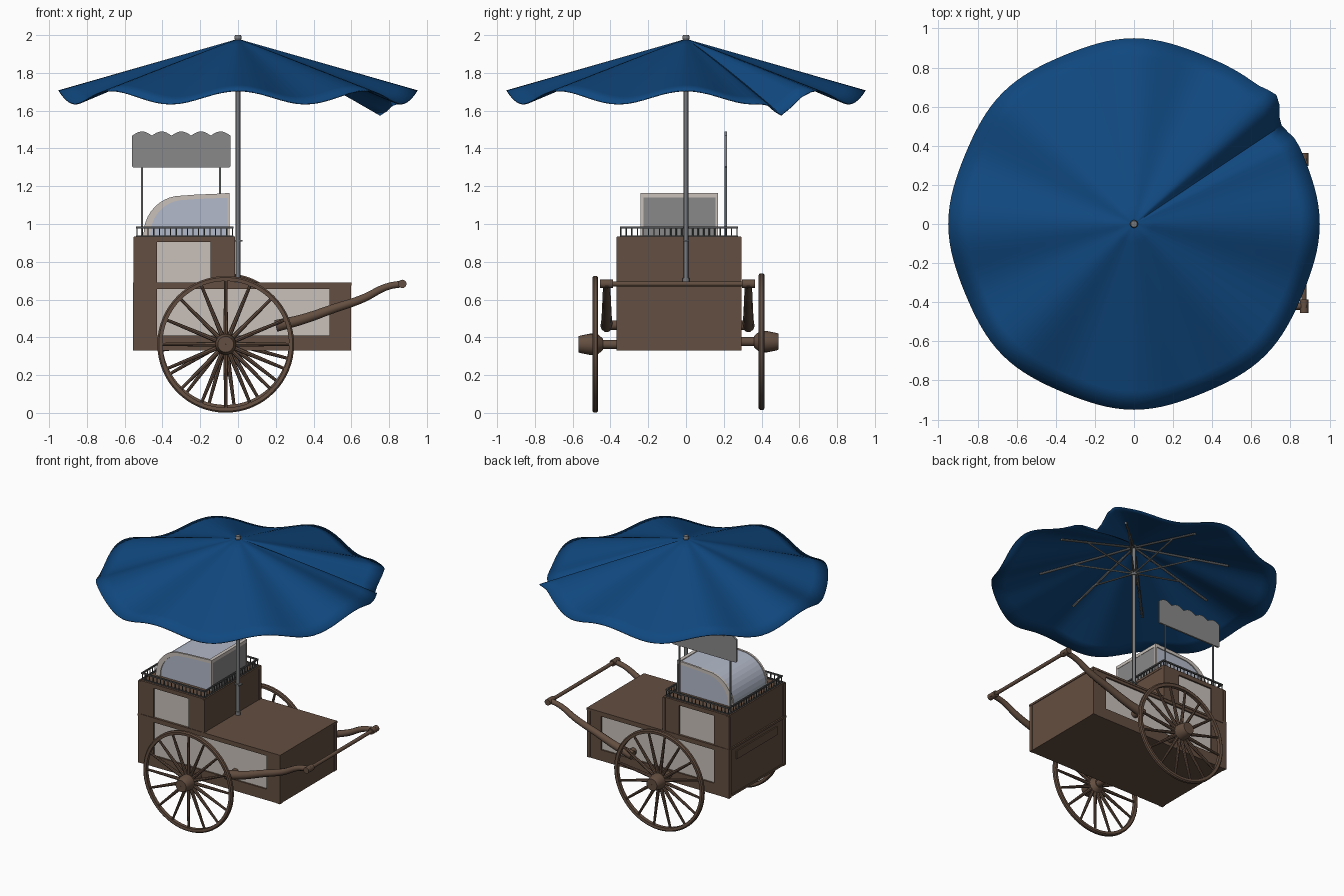
import bpy, bmesh, math
from mathutils import Vector, Matrix

cube = bpy.data.objects.get("Cube")
if cube:
    bpy.data.objects.remove(cube, do_unlink=True)


def material(name, rgb):
    m = bpy.data.materials.new(name)
    m.use_nodes = True
    m.diffuse_color = (*rgb, 1)
    m.node_tree.nodes["Principled BSDF"].inputs["Base Color"].default_value = (*rgb, 1)
    return m


WOOD = material("brown wood", (0.127, 0.077, 0.052))
CREAM = material("cream panel", (0.58, 0.53, 0.49))
BLUE = material("blue cloth", (0.005, 0.065, 0.215))
GLASS = material("pale glass", (0.45, 0.49, 0.59))
GREY = material("grey sheet", (0.25, 0.25, 0.25))
STEEL = material("steel", (0.19, 0.195, 0.2))
IRON = material("dark iron", (0.08, 0.082, 0.085))


class Part:
    """Collects primitives into one mesh object."""

    def __init__(self, name, *mats, smooth=False):
        self.name, self.mats, self.smooth = name, mats, smooth
        self.bm = bmesh.new()

    def box(self, x, y, z):
        size = Vector((x[1] - x[0], y[1] - y[0], z[1] - z[0]))
        mid = Vector((sum(x), sum(y), sum(z))) / 2
        bmesh.ops.create_cube(self.bm, size=1, matrix=Matrix.Translation(mid) @ Matrix.Diagonal((*size, 1)))

    def rod(self, a, b, r0, r1=None, sides=10):
        a, b = Vector(a), Vector(b)
        rot = (b - a).to_track_quat('Z', 'Y').to_matrix().to_4x4()
        bmesh.ops.create_cone(self.bm, cap_ends=True, segments=sides, radius1=r0,
                              radius2=r0 if r1 is None else r1, depth=(b - a).length,
                              matrix=Matrix.Translation((a + b) / 2) @ rot)

    def prism(self, pts, y0, y1):
        f = self.bm.faces.new([self.bm.verts.new((x, y0, z)) for x, z in pts])
        new = bmesh.ops.extrude_face_region(self.bm, geom=[f])["geom"]
        verts = [v for v in new if isinstance(v, bmesh.types.BMVert)]
        bmesh.ops.translate(self.bm, verts=verts, vec=(0, y1 - y0, 0))

    def lathe_y(self, profile, center, sides=48):
        """Revolve a closed (radius, y) profile around the y axis."""
        c = Vector(center)
        rings = []
        for i in range(sides):
            a = math.tau * i / sides
            rings.append([self.bm.verts.new(c + Vector((r * math.cos(a), y, r * math.sin(a)))) for r, y in profile])
        n = len(profile)
        for i in range(sides):
            p, q = rings[i], rings[(i + 1) % sides]
            for j in range(n):
                k = (j + 1) % n
                self.bm.faces.new((p[j], p[k], q[k], q[j]))

    def finish(self):
        bmesh.ops.recalc_face_normals(self.bm, faces=self.bm.faces)
        mesh = bpy.data.meshes.new(self.name)
        self.bm.to_mesh(mesh)
        self.bm.free()
        ob = bpy.data.objects.new(self.name, mesh)
        bpy.context.collection.objects.link(ob)
        for m in self.mats:
            mesh.materials.append(m)
        if self.smooth:
            bpy.ops.object.select_all(action='DESELECT')
            ob.select_set(True)
            bpy.context.view_layer.objects.active = ob
            bpy.ops.object.shade_smooth_by_angle(angle=math.radians(40))
        return ob


# Cart body: inset core, cream side panels, raised frames
Y0, Y1 = -0.365, 0.29
body = Part("cart_body", WOOD)
body.box((-0.54, 0.59), (Y0 + 0.02, Y1 - 0.02), (0.33, 0.685))
body.box((-0.54, -0.025), (Y0 + 0.02, Y1 - 0.02), (0.68, 0.93))
body.box((-0.555, 0.6), (Y0 - 0.004, Y1 + 0.004), (0.675, 0.69))
body.box((-0.55, -0.015), (Y0, Y1), (0.918, 0.935))
body.box((-0.55, 0.595), (Y0, Y1), (0.33, 0.345))
for xs in ((-0.545, -0.53), (-0.03, -0.018)):
    body.box(xs, (Y0, Y1), (0.68, 0.93))
for xs in ((-0.545, -0.53), (0.58, 0.595)):
    body.box(xs, (Y0, Y1), (0.33, 0.68))
panels = Part("side_panels", CREAM)
for out, inn in ((Y0, Y0 + 0.025), (Y1, Y1 - 0.025)):
    ys = tuple(sorted((out, inn)))
    face = out + math.copysign(0.003, out)
    post = tuple(sorted((face, inn)))
    for xs in ((-0.545, -0.43), (0.485, 0.59)):
        body.box(xs, ys, (0.335, 0.68))
    for xs in ((-0.545, -0.43), (-0.145, -0.02)):
        body.box(xs, ys, (0.68, 0.925))
    for xs in ((-0.555, -0.527), (0.572, 0.598)):
        body.box(xs, post, (0.33, 0.69))
    for xs in ((-0.552, -0.53), (-0.035, -0.015)):
        body.box(xs, post, (0.69, 0.93))
    body.box((-0.43, 0.485), ys, (0.335, 0.41))
    body.box((-0.43, 0.485), ys, (0.655, 0.68))
    body.box((-0.43, -0.145), ys, (0.905, 0.925))
    plate = out - math.copysign(0.012, out)
    pys = tuple(sorted((plate, plate - math.copysign(0.009, out))))
    panels.box((-0.43, 0.485), pys, (0.41, 0.655))
    panels.box((-0.43, -0.145), pys, (0.69, 0.905))
body.box((-0.554, -0.54), (-0.27, 0.2), (0.585, 0.645))
body.finish()
panels.finish()

# Wheels with spokes, barrel hubs and axle stubs
for side, yw, zw, tilt in ((-1, -0.48, 0.363, 0), (1, 0.40, 0.377, 0.13)):
    name = "front" if side < 0 else "back"
    c = Vector((-0.065, yw, zw))
    rim = Part(name + "_wheel_rim", WOOD, smooth=True)
    rim.lathe_y([(0.335, -0.013), (0.354, -0.015), (0.362, -0.008), (0.362, 0.008), (0.354, 0.015), (0.335, 0.013)], c, 64)
    rim.finish()
    spokes = Part(name + "_wheel_spokes", WOOD, smooth=True)
    for i in range(16):
        a = math.tau * i / 16 + tilt
        d = Vector((math.cos(a), 0, math.sin(a)))
        spokes.rod(c + d * 0.03, c + d * 0.34, 0.013, 0.008, 8)
    spokes.finish()
    hub = Part(name + "_wheel_hub", WOOD, smooth=True)
    hub.lathe_y([(0.002, side * 0.09), (0.042, side * 0.09), (0.046, side * 0.08), (0.056, side * 0.03),
                 (0.056, side * -0.01), (0.03, side * -0.04), (0.002, side * -0.04)], c, 24)
    hub.rod(c, (c.x, side * 0.25, c.z), 0.024, sides=16)
    hub.finish()

# Push handles: tapered curved shafts, pivots and a cross grip
path = [(0.2, 0.46, 1), (0.34, 0.495, 0.85), (0.5, 0.55, 0.75), (0.66, 0.605, 0.68), (0.79, 0.668, 0.58), (0.885, 0.685, 0.55)]
for name, y, wall in (("front", -0.42, -0.35), ("back", 0.33, 0.27)):
    cu = bpy.data.curves.new(name + "_handle", 'CURVE')
    cu.dimensions = '3D'
    cu.bevel_depth, cu.bevel_resolution, cu.use_fill_caps = 0.033, 3, True
    sp = cu.splines.new('BEZIER')
    sp.bezier_points.add(len(path) - 1)
    for p, (x, z, r) in zip(sp.bezier_points, path):
        p.co, p.radius = (x, y, z), r
        p.handle_left_type = p.handle_right_type = 'AUTO'
    cu.materials.append(WOOD)
    bpy.context.collection.objects.link(bpy.data.objects.new(name + "_handle", cu))
    pivot = Part(name + "_handle_pivot", WOOD, smooth=True)
    pivot.rod((0.23, wall, 0.465), (0.23, y, 0.465), 0.025, sides=16)
    pivot.rod((0.87, y - 0.034, 0.683), (0.87, y + 0.034, 0.683), 0.022, sides=16)
    pivot.finish()
grip = Part("cross_grip", WOOD, smooth=True)
grip.rod((0.87, -0.43, 0.683), (0.87, 0.34, 0.683), 0.013, sides=12)
grip.finish()

# Gallery railing around the raised top
rail = Part("railing", IRON)
X0, X1, R0, R1 = -0.535, -0.03, -0.345, 0.27
for z0, z1 in ((0.976, 0.986), (0.934, 0.94)):
    for y in (R0, R1):
        rail.box((X0 - 0.005, X1 + 0.005), (y - 0.005, y + 0.005), (z0, z1))
    for x in (X0, X1):
        rail.box((x - 0.005, x + 0.005), (R0, R1), (z0, z1))
for i in range(18):
    x = X0 + (X1 - X0) * i / 17
    for y in (R0, R1):
        rail.rod((x, y, 0.93), (x, y, 0.98), 0.0035, sides=6)
for i in range(1, 21):
    y = R0 + (R1 - R0) * i / 21
    for x in (X0, X1):
        rail.rod((x, y, 0.93), (x, y, 0.98), 0.0035, sides=6)
rail.finish()

# Display case: curved glass box with pale edge frame
outline = [(-0.045, 0.935), (-0.045, 1.163), (-0.23, 1.155)]
outline += [(-0.3 - 0.2 * math.sin(a), 0.945 + 0.205 * math.cos(a)) for a in (math.pi / 2 * i / 10 for i in range(1, 11))]
outline.append((-0.5, 0.935))


def shrink(k):
    return [(-0.15 + (x + 0.15) * k, 0.935 + (z - 0.935) * k) for x, z in outline]


case = Part("display_case_glass", GLASS, GREY)
case.prism(shrink(0.98), -0.233, 0.163)
for p in case.finish().data.polygons:
    p.material_index = 1 if p.normal.x > 0.9 else 0
frame = Part("display_case_frame", CREAM)
inner = shrink(0.895)
for y0, y1 in ((-0.24, -0.226), (0.156, 0.17)):
    for i in range(len(outline) - 1):
        frame.prism([outline[i], outline[i + 1], inner[i + 1], inner[i]], y0, y1)
frame.box((-0.07, -0.045), (-0.24, 0.17), (1.14, 1.163))
frame.finish()

# Scalloped sign board on two posts
sign = Part("sign_board", GREY)
edge = [(-0.56 + 0.52 * i / 60, 1.468 + 0.022 * abs(math.sin(math.pi * 5 * i / 60))) for i in range(61)]
sign.prism([(-0.04, 1.305), (-0.045, 1.3), (-0.555, 1.3), (-0.56, 1.305)] + edge, 0.205, 0.217)
sign.finish()
posts = Part("sign_posts", STEEL, smooth=True)
for x in (-0.508, -0.095):
    posts.rod((x, 0.211, 0.93), (x, 0.211, 1.31), 0.006)
posts.finish()

# Umbrella pole, finial, clamp, ribs and stretchers
pole = Part("umbrella_pole", STEEL, smooth=True)
pole.rod((0, 0, 0.69), (0, 0, 1.98), 0.012, sides=16)
pole.rod((0, 0, 0.69), (0, 0, 0.715), 0.018, sides=16)
pole.rod((0, 0, 1.965), (0, 0, 1.985), 0.014, 0.02, 16)
pole.rod((0, 0, 1.985), (0, 0, 2.0), 0.02, 0.016, 16)
pole.rod((0, 0, 1.74), (0, 0, 1.77), 0.02, sides=16)
pole.box((-0.025, 0.025), (-0.016, 0.016), (0.908, 0.916))
pole.finish()
ribs = Part("umbrella_ribs", STEEL)
for i in range(8):
    a = math.tau * i / 8
    d = Vector((math.cos(a), math.sin(a), 0))
    ribs.rod((0, 0, 1.955), d * 0.63 + Vector((0, 0, 1.782)), 0.008, sides=8)
    ribs.rod((0, 0, 1.755), d * 0.4 + Vector((0, 0, 1.843)), 0.006, sides=8)
ribs.finish()

# Umbrella canopy: shallow cone, wavy hem and one deep fold
canopy = Part("umbrella_canopy", BLUE, smooth=True)
N, RINGS = 128, 10
bm = canopy.bm
top = bm.verts.new((0, 0, 1.98))
last = None
for k in range(1, RINGS + 1):
    t = k / RINGS
    ring = []
    for i in range(N):
        a = math.tau * i / N
        deg = math.degrees(a)
        fold = math.exp(-((deg - 34) / 4.5) ** 2)
        corner = math.exp(-((deg - 42) / 4) ** 2)
        dip = 0.035 * (1 - math.cos(8 * a)) + 0.095 * fold
        r = (0.95 - 0.008 * (1 - math.cos(8 * a)) - 0.035 * fold + 0.035 * corner) * t
        ring.append(bm.verts.new((r * math.cos(a), r * math.sin(a), 1.98 - 0.272 * t - dip * t ** 1.3)))
    for i in range(N):
        j = (i + 1) % N
        bm.faces.new((top, ring[i], ring[j]) if last is None else (last[i], ring[i], ring[j], last[j]))
    last = ring
cloth = canopy.finish()
solid = cloth.modifiers.new("thickness", 'SOLIDIFY')
solid.thickness = 0.006
